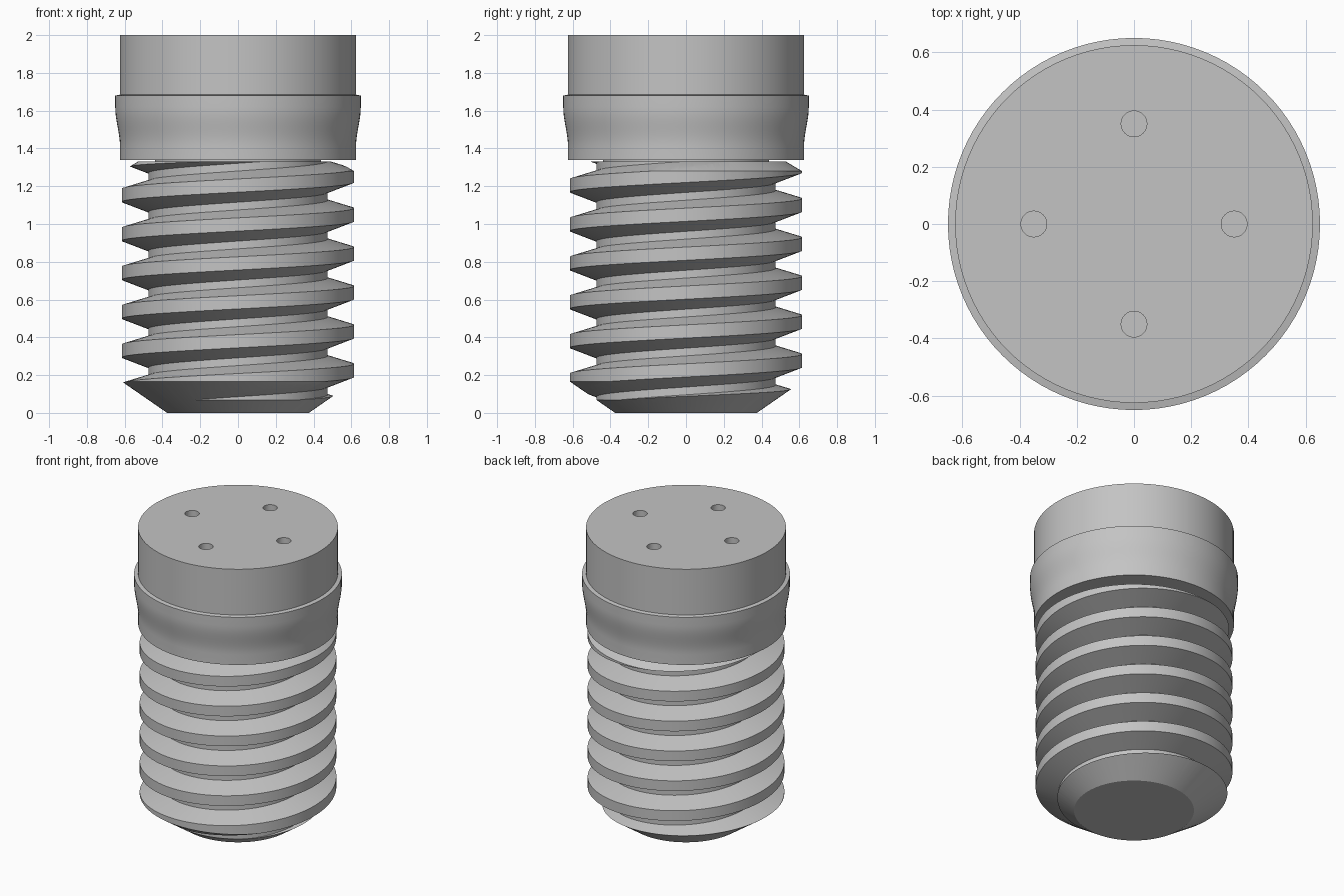
import bpy, bmesh, math

if "Cube" in bpy.data.objects:
    bpy.data.objects.remove(bpy.data.objects["Cube"])

grey = bpy.data.materials.new("grey_metal")
grey.diffuse_color = (0.55, 0.55, 0.55, 1)
grey.use_nodes = True
grey.node_tree.nodes["Principled BSDF"].inputs["Base Color"].default_value = grey.diffuse_color
SEG = 96


def make_object(name, bm):
    bmesh.ops.recalc_face_normals(bm, faces=bm.faces)
    mesh = bpy.data.meshes.new(name)
    bm.to_mesh(mesh)
    bm.free()
    mesh.materials.append(grey)
    obj = bpy.data.objects.new(name, mesh)
    bpy.context.collection.objects.link(obj)
    return obj


def lathe(name, profile, seg=SEG, centre=(0, 0)):
    """Closed solid of revolution from (radius, z) points, with flat end caps."""
    bm = bmesh.new()
    rings = []
    for r, z in profile:
        rings.append([bm.verts.new((centre[0] + r * math.cos(math.tau * k / seg),
                                    centre[1] + r * math.sin(math.tau * k / seg), z))
                      for k in range(seg)])
    for low, high in zip(rings, rings[1:]):
        for k in range(seg):
            n = (k + 1) % seg
            bm.faces.new((low[k], low[n], high[n], high[k]))
    bm.faces.new(rings[0][::-1])
    bm.faces.new(rings[-1])
    return make_object(name, bm)


def helix_solid(name, profile, pitch, z_start, turns):
    """Threaded rod: each angular column repeats the tooth profile once per turn."""
    bm = bmesh.new()
    n = len(profile)
    cols = []
    for k in range(SEG):
        a = math.tau * k / SEG
        cols.append([bm.verts.new((r * math.cos(a), r * math.sin(a),
                                   z_start + pitch * (t + k / SEG) + dz))
                     for t in range(turns) for r, dz in profile])
    # the last column joins the first one a full tooth higher
    cols.append(cols[0][n:])
    for c, d in zip(cols, cols[1:]):
        for j in range(min(len(c), len(d)) - 1):
            bm.faces.new((c[j], d[j], d[j + 1], c[j + 1]))
    # close both open ends with fans
    for sign in (-1, 1):
        z_mid = z_start if sign < 0 else z_start + pitch * turns
        hub = bm.verts.new((0, 0, z_mid))
        for e in [e for e in bm.edges if e.is_boundary
                  and (e.verts[0].co.z - z_start - pitch * turns / 2) * sign > 0]:
            bm.faces.new((e.verts[0], e.verts[1], hub))
    return make_object(name, bm)


def boolean(obj, cutter, operation):
    mod = obj.modifiers.new("cut", 'BOOLEAN')
    mod.operation = operation
    mod.solver = 'EXACT'
    mod.object = cutter
    bpy.context.view_layer.objects.active = obj
    bpy.ops.object.modifier_apply(modifier=mod.name)
    bpy.data.objects.remove(cutter)


# threaded shank: helical rod trimmed by chamfered ends
PITCH = 0.206
tooth = [(0.475, -0.088), (0.615, -0.035), (0.615, 0.035), (0.475, 0.077)]
shank = helix_solid("threaded_shank", tooth, PITCH, 1.255 - 9 * PITCH, 12)
envelope = lathe("shank_envelope", [(0.375, 0), (0.66, 0.197), (0.66, 1.253), (0.53, 1.33)])
boolean(shank, envelope, 'INTERSECT')

# short neck between thread and collar
neck = lathe("neck", [(0.44, 1.30), (0.44, 1.36)])

# head: flared collar with a step up to the plain cap
flare = [(0.625 + 0.025 * (0.5 - 0.5 * math.cos(math.pi * i / 10)), 1.41 + 0.021 * i)
         for i in range(11)]
head = lathe("head", [(0.625, 1.34)] + flare + [(0.65, 1.68), (0.625, 1.685), (0.625, 2.0)])

# four drive holes in the top
for i in range(4):
    a = i * math.pi / 2
    hole = lathe("hole_cutter", [(0.045, 1.9), (0.045, 2.1)], 32,
                 (0.35 * math.cos(a), 0.35 * math.sin(a)))
    boolean(head, hole, 'DIFFERENCE')

# smooth shading with crisp edges
for obj in (shank, neck, head):
    bpy.ops.object.select_all(action='DESELECT')
    obj.select_set(True)
    bpy.context.view_layer.objects.active = obj
    bpy.ops.object.shade_smooth_by_angle(angle=math.radians(15))
